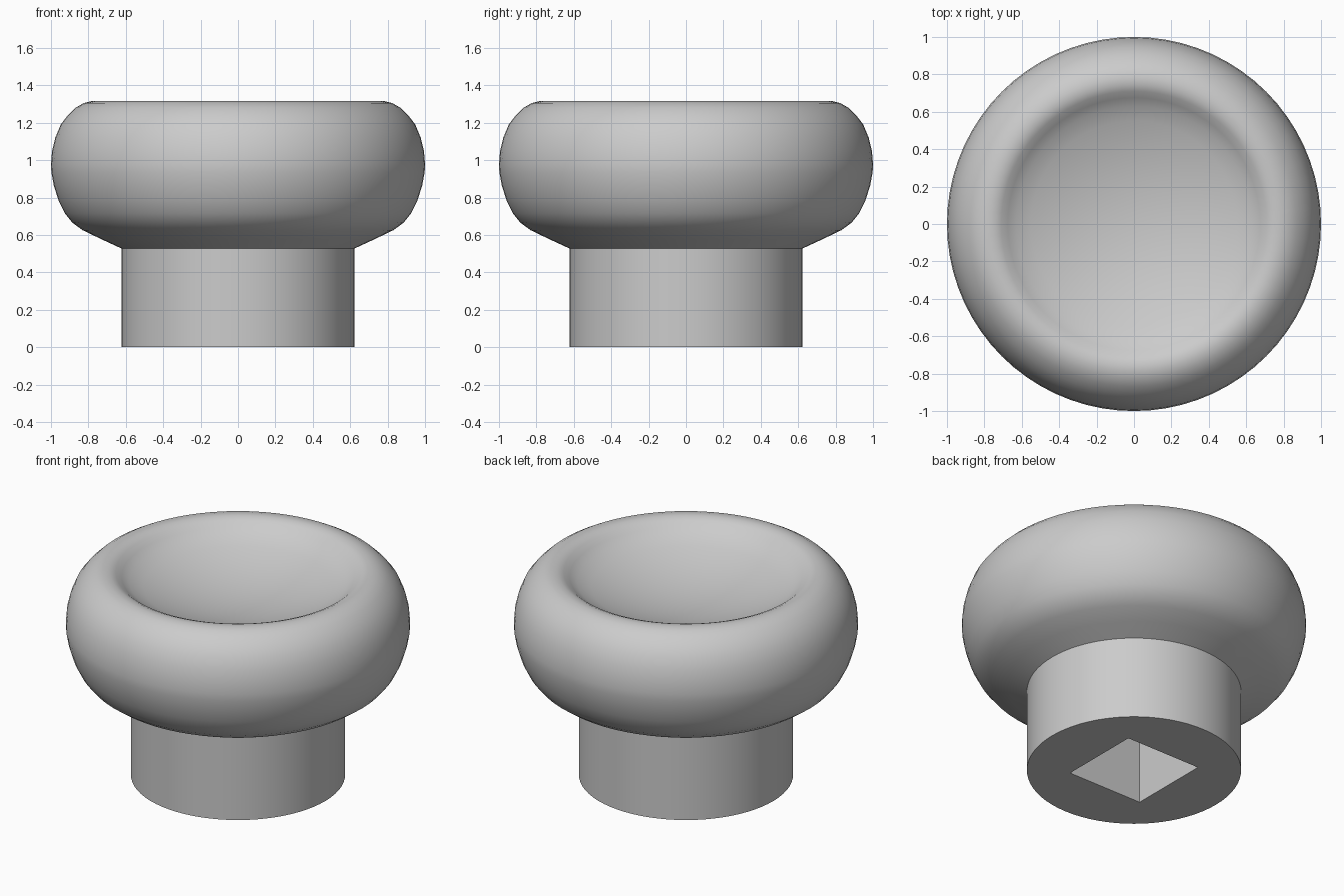
import bpy, bmesh, math
from mathutils import Vector

old = bpy.data.objects.get("Cube")
if old:
    bpy.data.objects.remove(old, do_unlink=True)

SEGMENTS = 72
STEM_RADIUS, STEM_TOP = 0.622, 0.527
BOWL_FLOOR, BOWL_RADIUS = 1.11, 1.6
SOCKET_SIDE, SOCKET_DEPTH = 0.527, 0.5

grey = bpy.data.materials.new("plain grey")
grey.use_nodes = True
colour = (0.6, 0.6, 0.6, 1)
grey.diffuse_color = colour
grey.node_tree.nodes["Principled BSDF"].inputs["Base Color"].default_value = colour


def add_object(name, bm):
    mesh = bpy.data.meshes.new(name)
    bmesh.ops.recalc_face_normals(bm, faces=bm.faces)
    bm.to_mesh(mesh)
    bm.free()
    obj = bpy.data.objects.new(name, mesh)
    bpy.context.collection.objects.link(obj)
    return obj


def lathe(name, profile):
    bm = bmesh.new()
    verts = [bm.verts.new((r, 0, z)) for r, z in profile]
    edges = [bm.edges.new(pair) for pair in zip(verts, verts[1:])]
    bmesh.ops.spin(bm, geom=verts + edges, cent=(0, 0, 0), axis=(0, 0, 1),
                   angle=math.tau, steps=SEGMENTS, use_duplicate=False)
    bmesh.ops.remove_doubles(bm, verts=bm.verts, dist=0.0005)
    return add_object(name, bm)


# Stem, rounded head and rim, from the bottom up
profile = [(0, 0), (STEM_RADIUS, 0), (STEM_RADIUS, STEM_TOP),
           (0.73, 0.577), (0.83, 0.625), (0.885, 0.665), (0.925, 0.715),
           (0.96, 0.785), (0.985, 0.865), (0.998, 0.935), (1.0, 0.98),
           (0.994, 1.05), (0.977, 1.12), (0.948, 1.19), (0.91, 1.24),
           (0.868, 1.28), (0.825, 1.305), (0.785, 1.315), (0.745, 1.314),
           (0.71, 1.299), (0.675, 1.271)]

# Dished top as a shallow spherical arc
for step in range(8, -1, -1):
    r = 0.63 * step / 8
    profile.append((r, BOWL_FLOOR + BOWL_RADIUS - math.sqrt(BOWL_RADIUS**2 - r * r)))

knob = lathe("knob", profile)

# Square socket cut up into the stem
bm = bmesh.new()
bmesh.ops.create_cube(bm, size=1)
bmesh.ops.scale(bm, vec=Vector((SOCKET_SIDE, SOCKET_SIDE, 2 * SOCKET_DEPTH)), verts=bm.verts)
cutter = add_object("socket_cutter", bm)
cutter.hide_render = True

bpy.ops.object.select_all(action='DESELECT')
bpy.context.view_layer.objects.active = knob
knob.select_set(True)
cut = knob.modifiers.new("socket", 'BOOLEAN')
cut.operation = 'DIFFERENCE'
cut.solver = 'EXACT'
cut.object = cutter
bpy.ops.object.modifier_apply(modifier=cut.name)
bpy.data.objects.remove(cutter, do_unlink=True)

knob.data.materials.clear()
knob.data.materials.append(grey)
bpy.ops.object.shade_smooth_by_angle(angle=math.radians(35))
